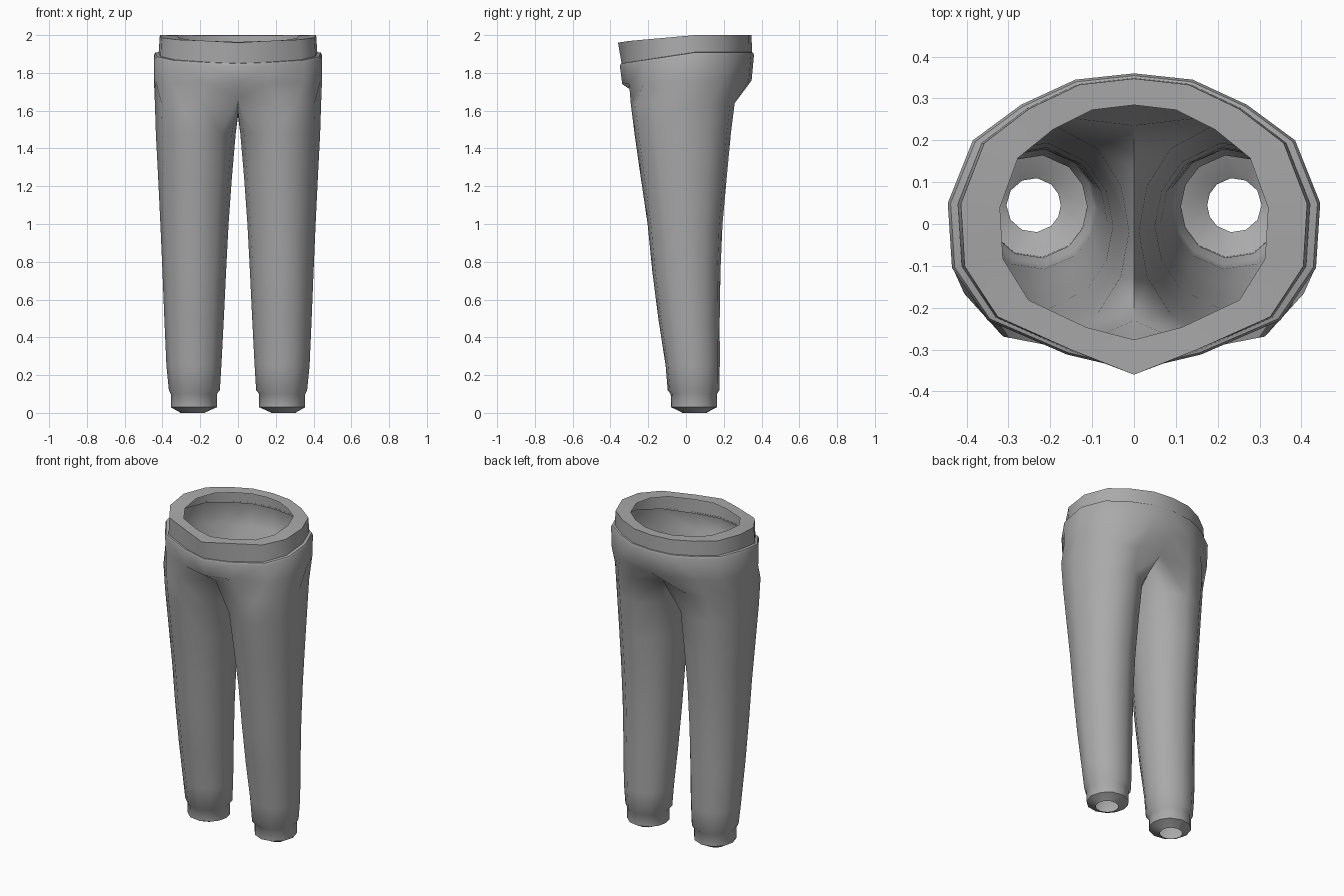
import bpy, bmesh
from math import sin, cos, radians

cube = bpy.data.objects.get("Cube")
if cube:
    bpy.data.objects.remove(cube)

grey = bpy.data.materials.new("grey_fabric")
grey.use_nodes = True
GREY = (0.4, 0.4, 0.4, 1)
grey.diffuse_color = GREY
grey.node_tree.nodes["Principled BSDF"].inputs["Base Color"].default_value = GREY

# Left half of the waist outline, from centre front to centre back
WAIST = [(0, -.35), (.16, -.312), (.35, -.23), (.435, -.105), (.445, .05),
         (.385, .2), (.27, .285), (.14, .345), (0, .36)]
# Leg ring angles: nine outer points, then three on the inner thigh
ANGLES = [-130 + 32.5 * i for i in range(9)] + [155, 180, 205]


def front_dip(y, amount):
    return amount * max(0, .05 - y) / .41


def waist_row(sx, sy, z, dip):
    return [(x * sx, y * sy, z - front_dip(y, dip)) for x, y in WAIST]


def leg_row(z, x0, x1, y0, y1):
    cx, cy, rx, ry = (x0 + x1) / 2, (y0 + y1) / 2, (x1 - x0) / 2, (y1 - y0) / 2
    return [(cx + rx * cos(radians(a)), cy + ry * sin(radians(a)), z) for a in ANGLES]


def loft(bm, rows, closed):
    for a, b in zip(rows, rows[1:]):
        n = len(b) if closed else 9
        for i in range(n if closed else n - 1):
            j = (i + 1) % n
            bm.faces.new((a[j], a[i], b[i], b[j]))


def finish(name, bm):
    # Mirror the left half to the right and weld the centre seam
    bmesh.ops.mirror(bm, geom=bm.verts[:] + bm.edges[:] + bm.faces[:],
                     axis='X', merge_dist=.0005)
    bmesh.ops.remove_doubles(bm, verts=bm.verts[:], dist=.0005)
    bmesh.ops.recalc_face_normals(bm, faces=bm.faces[:])
    mesh = bpy.data.meshes.new(name)
    bm.to_mesh(mesh)
    bm.free()
    mesh.materials.append(grey)
    obj = bpy.data.objects.new(name, mesh)
    bpy.context.collection.objects.link(obj)
    bpy.ops.object.select_all(action='DESELECT')
    obj.select_set(True)
    bpy.context.view_layer.objects.active = obj
    bpy.ops.object.shade_smooth_by_angle(angle=radians(48))


# Hips, from the tucked edge under the waistband down to the crotch
hips = [waist_row(.945, .965, 1.91, .06), waist_row(.985, .985, 1.908, .06),
        waist_row(1, 1, 1.895, .06), waist_row(1, .965, 1.76, .02)]
crotch = leg_row(1.64, 0, .44, -.295, .26)
crotch[0], crotch[8] = (0, -.23, 1.67), (0, .235, 1.67)
crotch[9:] = [(0, .13, 1.6), (0, 0, 1.57), (0, -.13, 1.6)]
hips.append(crotch)

# Leg, ankle cuff and turned-in hem: height, x range, y range
LEG = [(1.48, .012, .435, -.275, .24), (1.25, .032, .423, -.242, .218),
       (1, .05, .411, -.205, .195), (.75, .063, .4, -.18, .184),
       (.5, .075, .39, -.148, .18), (.25, .088, .379, -.109, .18),
       (.12, .096, .366, -.098, .178), (.1, .112, .356, -.082, .165),
       (.03, .112, .356, -.08, .165), (.004, .17, .31, -.025, .115),
       (0, .175, .305, -.02, .11)]

bm = bmesh.new()
rows = [[bm.verts.new(p) for p in row] for row in hips + [leg_row(*r) for r in LEG]]
loft(bm, rows[:5], False)
loft(bm, rows[4:], True)
finish("trouser_legs", bm)

# Waistband with a wide flat rim
bm = bmesh.new()
band = [waist_row(.945, .97, 1.9, .06), waist_row(.93, .965, 2, .035),
        waist_row(.72, .79, 1.998, .035)]
band[1][0] = (0, -.36, 1.96)
loft(bm, [[bm.verts.new(p) for p in row] for row in band], False)
finish("waistband", bm)
